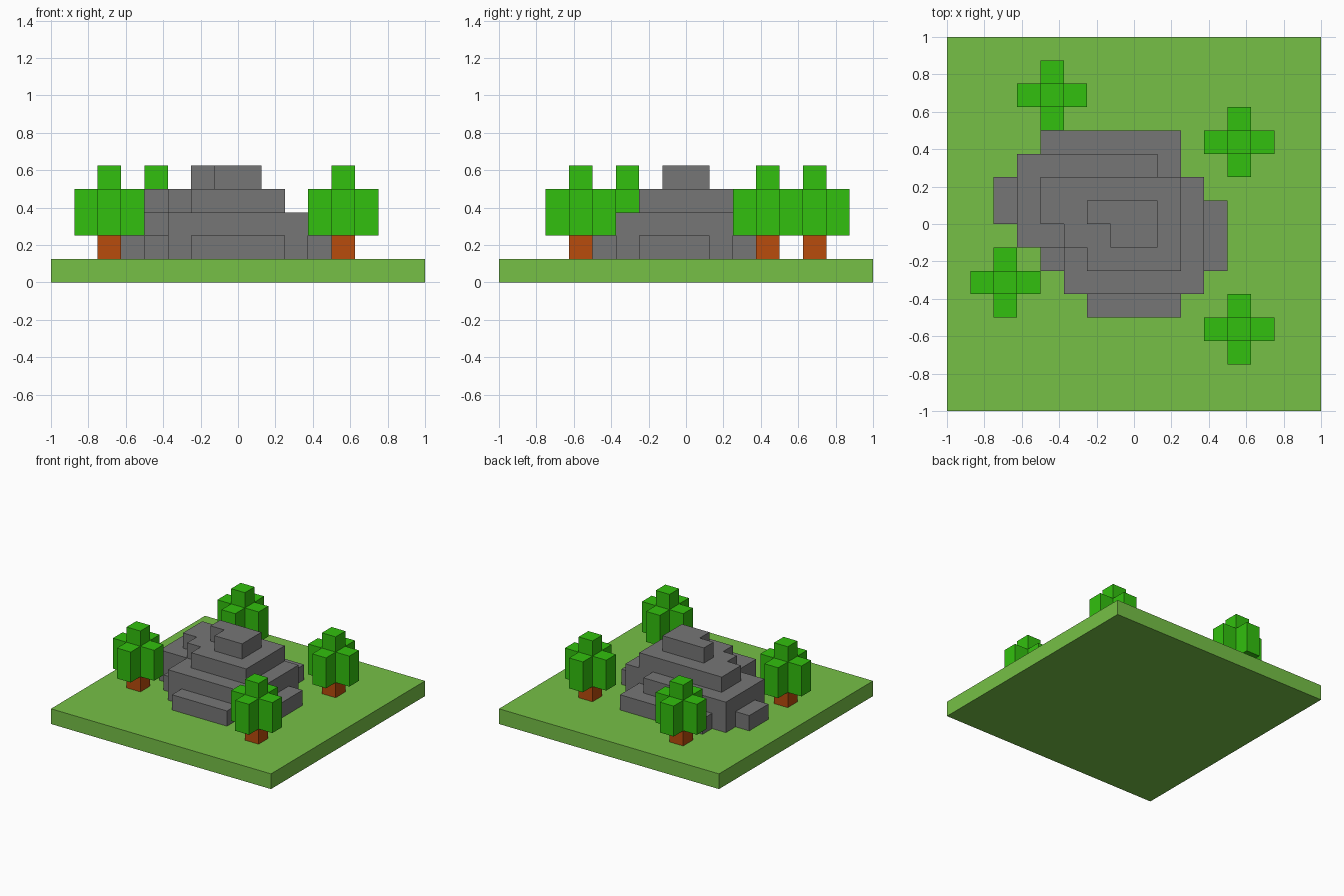
import bpy, bmesh

cube = bpy.data.objects.get("Cube")
if cube:
    bpy.data.objects.remove(cube, do_unlink=True)

U = 0.125  # size of one block


def material(name, rgb):
    m = bpy.data.materials.new(name)
    m.use_nodes = True
    m.diffuse_color = (*rgb, 1)
    m.node_tree.nodes["Principled BSDF"].inputs["Base Color"].default_value = (*rgb, 1)
    return m


grass = material("grass green", (0.181, 0.527, 0.061))
leaf = material("leaf green", (0.032, 0.527, 0.0044))
bark = material("bark brown", (0.479, 0.072, 0.0037))
stone = material("stone grey", (0.181, 0.181, 0.181))


def slab(name, mat, rows, y0, z0, height, cx=0, cy=0):
    """Extrude a stepped outline; rows are x spans, one block deep, from front to back."""
    right, left = [], []
    for i, (a, b) in enumerate(rows):
        right += [(b, y0 + i), (b, y0 + i + 1)]
        left += [(a, y0 + i), (a, y0 + i + 1)]
    loop = right + left[::-1]
    # Keep only real corners
    n = len(loop)
    loop = [p for i, p in enumerate(loop) if p != loop[i - 1]]
    n = len(loop)
    corners = []
    for i, p in enumerate(loop):
        q, r = loop[i - 1], loop[(i + 1) % n]
        if not (q[0] == p[0] == r[0] or q[1] == p[1] == r[1]):
            corners.append(p)

    bm = bmesh.new()
    base = bm.faces.new([bm.verts.new(((x + cx) * U, (y + cy) * U, z0 * U)) for x, y in corners])
    top = bmesh.ops.extrude_face_region(bm, geom=[base], use_keep_orig=True)["geom"]
    bmesh.ops.translate(bm, vec=(0, 0, height * U),
                        verts=[v for v in top if isinstance(v, bmesh.types.BMVert)])
    bmesh.ops.recalc_face_normals(bm, faces=bm.faces)
    mesh = bpy.data.meshes.new(name)
    bm.to_mesh(mesh)
    bm.free()
    mesh.materials.append(mat)
    obj = bpy.data.objects.new(name, mesh)
    bpy.context.collection.objects.link(obj)
    return obj


# Ground plate
slab("ground", grass, [(-8, 8)] * 16, -8, 0, 1)

# Stepped rock, one layer per level
slab("rock_bottom", stone, [(-2, 2), (-3, 3), (-4, 4), (-5, 4), (-6, 4), (-6, 3), (-5, 2), (-4, 2)], -4, 1, 1)
slab("rock_lower", stone, [(-3, 3), (-3, 3), (-5, 3), (-5, 3), (-5, 3), (-5, 1)], -3, 2, 1)
slab("rock_upper", stone, [(-2, 2), (-3, 2), (-4, 2), (-4, 2)], -2, 3, 1)
slab("rock_peak", stone, [(-1, 1), (-2, 1)], -1, 4, 1)

# Trees: trunk, cross-shaped crown and a single block on top
spots = {"back_right": (-4, 5), "back_left": (4, 3), "front_right": (-6, -3), "front_left": (4, -5)}
for place, (x, y) in spots.items():
    slab(place + "_trunk", bark, [(0, 1)], 0, 1, 1, x, y)
    slab(place + "_crown", leaf, [(0, 1), (-1, 2), (0, 1)], -1, 2, 2, x, y)
    slab(place + "_treetop", leaf, [(0, 1)], 0, 4, 1, x, y)
